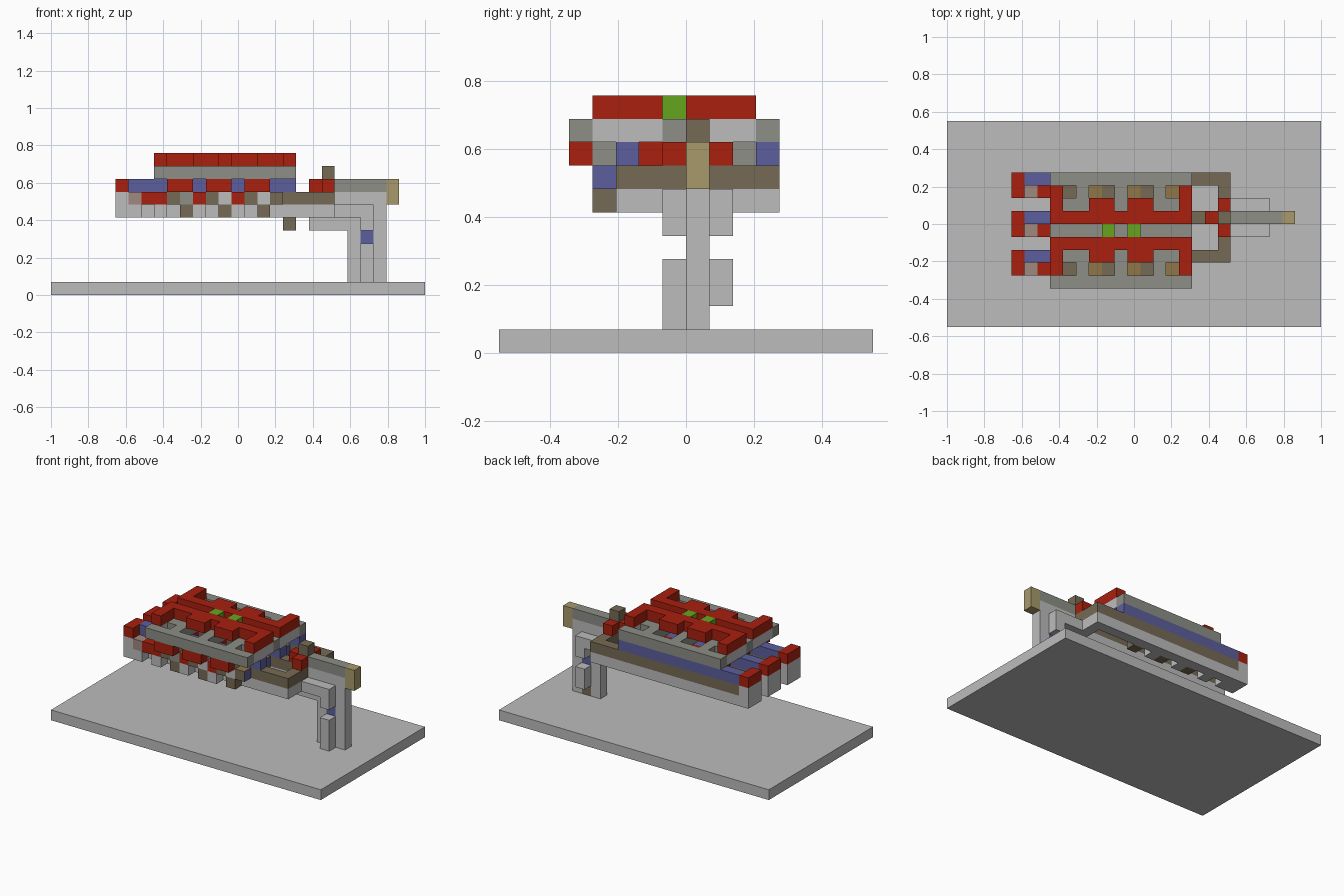
import bpy

CELL = 2 / 29
if "Cube" in bpy.data.objects:
    bpy.data.objects.remove(bpy.data.objects["Cube"])


def linear(hex_code):
    values = [int(hex_code[n:n + 2], 16) / 255 for n in (0, 2, 4)]
    return [v / 12.92 if v < 0.04045 else ((v + 0.055) / 1.055) ** 2.4 for v in values] + [1]


MATS = {}
for label, code in dict(red="a8200f", light_grey="bcbcbc", dark_grey="8c8e86",
                        blue="5c5f9e", brown="766a55", tan="a89a6c", ochre="8f7648",
                        green="66a51f", pink="a08880").items():
    mat = bpy.data.materials.new(label)
    mat.use_nodes = True
    mat.diffuse_color = linear(code)
    mat.node_tree.nodes["Principled BSDF"].inputs["Base Color"].default_value = linear(code)
    MATS[label] = mat


def block(name, colour, xs, ys, zs, top=None, right=None):
    """Box spanning whole grid cells; each span is one cell or (first, last)."""
    spans = [s if isinstance(s, tuple) else (s, s) for s in (xs, ys, zs)]
    size = [(b - a + 1) * CELL for a, b in spans]
    mid = [(a + b + 1) / 2 * CELL for a, b in spans]
    bpy.ops.mesh.primitive_cube_add(size=1, location=(mid[0] - 1, mid[1] - 8 * CELL, mid[2]))
    obj = bpy.context.object
    obj.name = name
    for v in obj.data.vertices:
        v.co = [c * s for c, s in zip(v.co, size)]
    for c in (colour, top or colour, right or colour):
        obj.data.materials.append(MATS[c])
    for face in obj.data.polygons:
        if face.normal.z > 0.5:
            face.material_index = 1
        elif face.normal.x > 0.5:
            face.material_index = 2


# Base slab
block("base", "light_grey", (0, 28), (0, 15), 0)

# Three hull rows, each a long bar with cells along its front side
UNDER = {6: "pink", 7: "red", 8: "red", 9: "brown", 10: "dark_grey", 11: "red",
         12: "brown", 13: "light_grey", 14: "red", 15: "brown", 16: "light_grey", 17: "brown"}
for row in (5, 8, 11):
    block("lower_bar", "light_grey", (6, 20), row, 6)
    block("middle_bar", "brown", (6, 20), row, 7)
    block("upper_bar", "blue", (6, 18), row, 8)
    block("bar_end", "light_grey", 5, (row - 1, row), (6, 7))
    block("bar_end_cap", "red", 5, (row - 1, row), 8)
    for i, colour in UNDER.items():
        block("side_cell", colour, i, row - 1, 7,
              top="ochre" if i in (11, 14, 17) else None,
              right="blue" if i == 17 else None)
    for i in (6, 8, 11, 14):
        block("side_leg", "light_grey", i, row - 1, 6)
    for i in (10, 13, 16):
        block("side_foot", "brown", i, row - 1, 6)
        block("tooth_link", "dark_grey", i, row - 1, 8)
        block("tooth", "red", (i - 1, i), row - 2, 8)

# Rear frame joining the rows
block("frame_lower", "light_grey", 21, (5, 11), 6)
block("frame_upper", "brown", 21, (5, 11), 7)

# Upper deck rails and crossbars
for row in (3, 7, 11):
    block("deck_rail", "dark_grey", (8, 18), row, 9)
for first, last in ((4, 6), (8, 10)):
    for i in (10, 13, 16):
        block("deck_crossbar", "dark_grey", i, (first, last), 9)
    for i in (8, 18):
        block("deck_end", "light_grey", i, (first, last), 9)
for row in (5, 9):
    for i in (9, 17):
        block("deck_filler", "dark_grey", i, row, 9)

# Red roof: two mirrored combs and green lights
for row, side in ((6, -1), (8, 1)):
    block("roof_spine", "red", (8, 18), row, 10)
    ends = tuple(sorted((row + side, row + 2 * side)))
    for i in (8, 18):
        block("roof_end", "red", i, ends, 10)
    for i in (11, 14):
        block("roof_tab", "red", (i, i + 1), row + side, 10)
for i in (12, 14):
    block("roof_light", "green", i, 7, 10)

# Tail arm with its red collar and mast
block("tail_arm", "dark_grey", (21, 25), 8, 8)
block("tail_tip", "tan", 26, 8, (7, 8))
block("tail_mast", "brown", 21, 8, 9)
block("collar_front", "red", 20, 8, 8)
for row in (7, 9):
    block("collar_side", "red", 21, row, 8)

# Support stand
block("stand_top", "light_grey", (22, 25), 8, 7)
block("rear_post", "light_grey", 25, 8, (1, 6))
block("front_post", "light_grey", 23, 8, (1, 4))
block("front_pipe", "light_grey", (20, 23), 8, 5)
block("core_pipe", "blue", (22, 24), 8, 6)
block("core_post", "blue", 24, 8, (4, 5))
block("core_foot", "light_grey", 24, 8, (2, 3))
block("core_base", "brown", 24, 8, 1)
for row, low in ((7, 1), (9, 2)):
    block("side_pipe", "light_grey", (22, 24), row, 6)
    block("side_pipe_drop", "light_grey", 24, row, 5)
    block("side_post", "light_grey", 24, row, (low, 3))
block("belly_block", "brown", 18, 8, 5)
